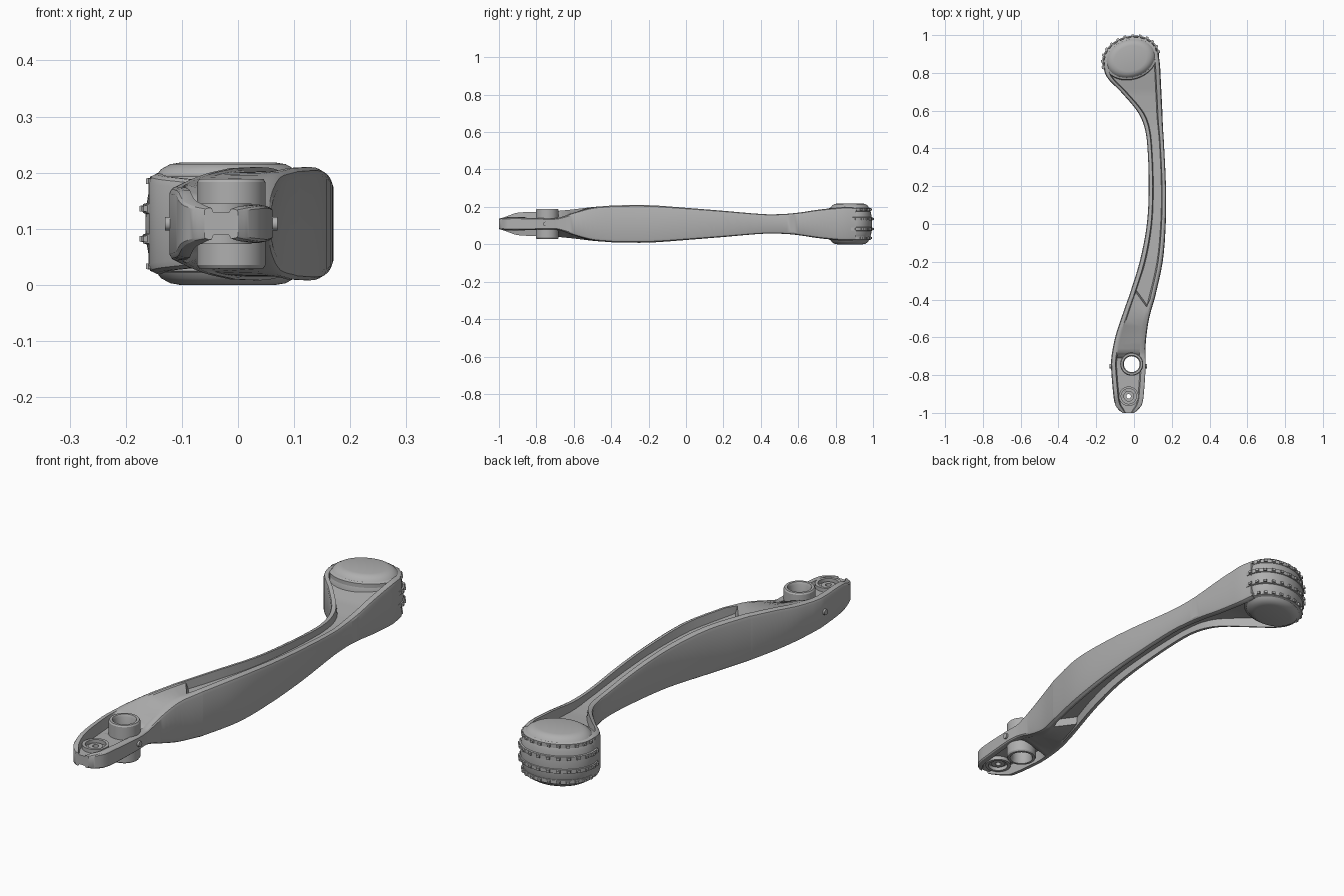
import bpy, bmesh, math
from mathutils import Vector

cube = bpy.data.objects.get("Cube")
if cube:
    bpy.data.objects.remove(cube, do_unlink=True)

grey = bpy.data.materials.new("satin grey")
grey.use_nodes = True
colour = (0.43, 0.43, 0.43, 1)
grey.diffuse_color = colour
grey.node_tree.nodes["Principled BSDF"].inputs["Base Color"].default_value = colour

MID = 0.109                      # height of the symmetry plane


def make(name, bm, angle=30):
    bmesh.ops.recalc_face_normals(bm, faces=bm.faces)
    mesh = bpy.data.meshes.new(name)
    bm.to_mesh(mesh)
    bm.free()
    mesh.materials.append(grey)
    ob = bpy.data.objects.new(name, mesh)
    bpy.context.collection.objects.link(ob)
    bpy.ops.object.select_all(action='DESELECT')
    ob.select_set(True)
    bpy.context.view_layer.objects.active = ob
    bpy.ops.object.shade_smooth_by_angle(angle=math.radians(angle))
    return ob


def loft(bm, rings, closed=False):
    """Skin a list of equal point rings, capped unless the loft is closed."""
    loops = [[bm.verts.new(p) for p in ring] for ring in rings]
    n = len(loops[0])
    pairs = list(zip(loops, loops[1:])) + ([(loops[-1], loops[0])] if closed else [])
    for a, b in pairs:
        for i in range(n):
            bm.faces.new((a[i], a[(i + 1) % n], b[(i + 1) % n], b[i]))
    if not closed:
        bm.faces.new(loops[0])
        bm.faces.new(loops[-1])


def lathe(name, profile, centre, closed=False, scale=(1, 1), tilt=0, steps=48):
    """Turn (radius, height) points about z, optionally as a tilted ellipse."""
    rings = []
    for r, z in profile:
        ring = []
        for i in range(steps):
            t = math.tau * i / steps
            x, y = r * scale[0] * math.cos(t), r * scale[1] * math.sin(t)
            ring.append((centre[0] + x * math.cos(tilt) - y * math.sin(tilt),
                         centre[1] + x * math.sin(tilt) + y * math.cos(tilt), MID + z))
        rings.append(ring)
    bm = bmesh.new()
    loft(bm, rings, closed)
    return make(name, bm)


# Lever stations: y, left edge, right edge, left rim, right rim, web half height
KEYS = [
    (-1, -.06, 0, .028, .026, .02),
    (-.985, -.08, .02, .032, .03, .02),
    (-.955, -.1, .042, .042, .033, .02),
    (-.9, -.11, .052, .06, .034, .02),
    (-.75, -.122, .062, .066, .03, .02),
    (-.71, -.12, .061, .068, .03, .024),
    (-.68, -.116, .06, .07, .033, .068),
    (-.6, -.1, .065, .078, .06, .077),
    (-.5, -.068, .08, .09, .088, .09),
    (-.4, -.033, .108, .098, .098, .094),
    (-.39, -.029, .111, .099, .099, .065),
    (-.2, .03, .152, .1, .1, .065),
    (0, .068, .168, .086, .086, .055),
    (.2, .078, .169, .07, .07, .042),
    (.42, .07, .159, .052, .052, .028),
    (.52, .053, .153, .053, .053, .026),
    (.6, .015, .15, .06, .06, .028),
    (.7, -.07, .145, .075, .075, .036),
    (.78, -.145, .141, .084, .084, .05),
    (.85, -.158, .137, .09, .09, .06),
    (.91, -.12, .128, .088, .088, .06),
]


def station(k, t):
    """Smooth Hermite blend between two key stations; the web stays straight."""
    a, b = KEYS[k], KEYS[k + 1]
    before, after = KEYS[max(k - 1, 0)], KEYS[min(k + 2, len(KEYS) - 1)]
    span = b[0] - a[0]
    out = []
    for c in range(6):
        if c in (0, 5):
            out.append(a[c] + (b[c] - a[c]) * t)
            continue
        m0 = span * (b[c] - before[c]) / (b[0] - before[0])
        m1 = span * (after[c] - a[c]) / (after[0] - a[0])
        out.append((2*t**3 - 3*t*t + 1) * a[c] + (t**3 - 2*t*t + t) * m0
                   + (3*t*t - 2*t**3) * b[c] + (t**3 - t*t) * m1)
    return out


def section(y, xl, xr, hl, hr, web):
    """I-beam section with bevelled outer walls, mirrored top to bottom."""
    w = xr - xl
    bevel, rim, slope = min(.014, w * .12), min(.01, w * .1), min(.006, w * .05)
    inl, inr = xl + bevel + rim, xr - bevel - rim
    # The floor is skewed where the ramp drops into the channel
    skew = .04 * max(0, 1 - abs(y + .395) / .22)
    top = [(xl, y, hl * .82), (xl + bevel * .3, y, hl * .94), (xl + bevel, y, hl), (inl, y, hl),
           (inl + slope + skew * .3, y + skew, min(web, hl - .002)),
           (inr - slope - skew * .3, y - skew, min(web, hr - .002)),
           (inr, y, hr), (xr - bevel, y, hr), (xr - bevel * .3, y, hr * .94), (xr, y, hr * .82)]
    return [(x, v, MID + z) for x, v, z in top] + [(x, v, MID - z) for x, v, z in reversed(top)]


# Lever arm: flat nose, tilted ramp, then recessed channels above and below
steps = 4
rows = [station(k, s / steps) for k in range(len(KEYS) - 1) for s in range(steps)]
rows.append(KEYS[-1])
bm = bmesh.new()
loft(bm, [section(*row) for row in rows])
arm = make("lever_arm", bm)

# Bore the pivot and screw holes through the arm
pivot, screw = (-.012, -.742), (-.028, -.912)
for centre, radius in ((pivot, .045), (screw, .014)):
    cutter = lathe("hole_cutter", [(radius, -.2), (radius, .2)], centre)
    cutter.hide_render = True
    mod = arm.modifiers.new("bore", 'BOOLEAN')
    mod.operation, mod.solver, mod.object = 'DIFFERENCE', 'EXACT', cutter
    bpy.context.view_layer.objects.active = arm
    bpy.ops.object.modifier_apply(modifier=mod.name)
    bpy.data.objects.remove(cutter, do_unlink=True)

# Pivot bushing: open tube with chamfered lips
lathe("pivot_bushing", [(.042, -.07), (.047, -.08), (.057, -.08), (.061, -.074),
                        (.061, .074), (.057, .08), (.047, .08), (.042, .07)],
      pivot, closed=True)

# Screw seat: raised ring with a smaller collar inside
lathe("screw_seat", [(.04, -.036), (.052, -.036), (.052, .036), (.04, .036)],
      screw, closed=True)
lathe("screw_collar", [(.012, -.028), (.028, -.028), (.028, .028), (.012, .028)],
      screw, closed=True, steps=24)

# Cross pin ends on both sides of the pivot
for side, x in (("left", .062), ("right", -.122)):
    bm = bmesh.new()
    bmesh.ops.create_cone(bm, cap_ends=True, segments=16, radius1=.012, radius2=.012, depth=.016)
    for v in bm.verts:
        v.co = Vector((x + v.co.z, pivot[1] - .01 + v.co.x, MID + v.co.y))
    make(side + "_cross_pin", bm)

# Barrel-shaped finger grip at the tip
head, tilt, oval = (-.018, .876), math.radians(17), (.15, .115)
half = [(.58, .109), (.7, .106), (.81, .097), (.9, .08), (.96, .056), (.99, .03), (1, .01)]
lathe("grip_barrel", [(r, -z) for r, z in half] + [(r, z) for r, z in reversed(half)],
      head, scale=oval, tilt=tilt, steps=64)

# Grip ridges, each carrying a row of small teeth round the outer side
for level, size in ((-.076, .92), (-.027, 1), (.027, 1), (.076, .92)):
    lathe("grip_ridge", [(size - .06, level - .012), (size + .025, level - .008),
                         (size + .025, level + .008), (size - .06, level + .012)],
          head, closed=True, scale=oval, tilt=tilt, steps=64)
    bm = bmesh.new()
    for i in range(13):
        t = math.radians(-5 + 15.5 * i)
        x, y = oval[0] * size * math.cos(t), oval[1] * size * math.sin(t)
        spot = Vector((head[0] + x * math.cos(tilt) - y * math.sin(tilt),
                       head[1] + x * math.sin(tilt) + y * math.cos(tilt), MID + level))
        facing = math.atan2(math.sin(t) / oval[1], math.cos(t) / oval[0]) + tilt
        out = Vector((math.cos(facing), math.sin(facing), 0))
        along = Vector((-out.y, out.x, 0))
        for v in bmesh.ops.create_cube(bm, size=1)["verts"]:
            p = v.co.copy()
            taper = .6 if p.x > 0 else 1
            v.co = spot + out * p.x * .02 + along * p.y * .02 * taper
            v.co.z += p.z * .016 * taper
    make("grip_teeth", bm)
